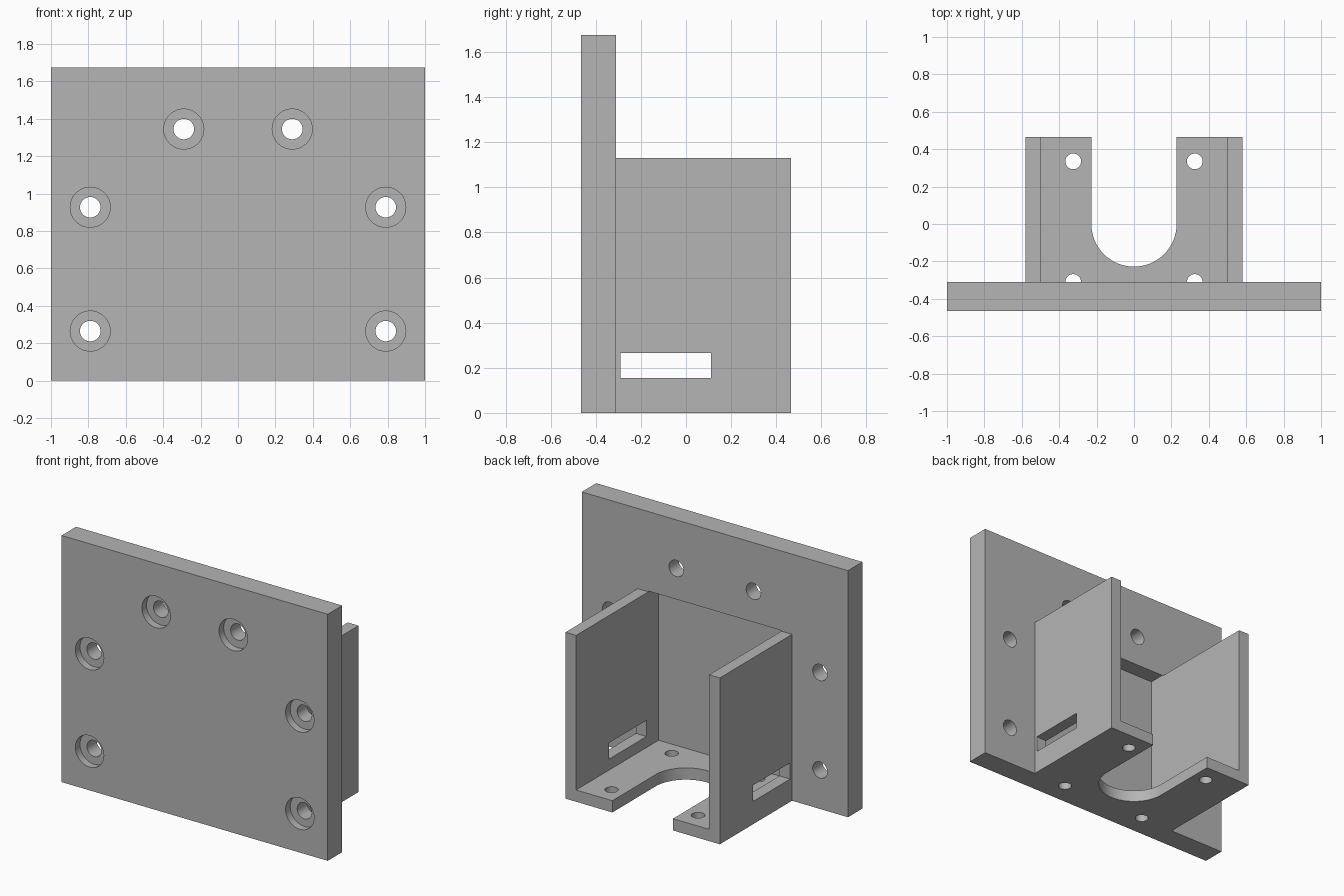
import bpy, bmesh, math
from mathutils import Matrix, Vector

if "Cube" in bpy.data.objects:
    bpy.data.objects.remove(bpy.data.objects["Cube"], do_unlink=True)

grey = bpy.data.materials.new("plain grey")
grey.use_nodes = True
colour = (0.46, 0.46, 0.46, 1)
grey.diffuse_color = colour
grey.node_tree.nodes["Principled BSDF"].inputs["Base Color"].default_value = colour


def to_object(name, bm):
    bmesh.ops.recalc_face_normals(bm, faces=bm.faces)
    mesh = bpy.data.meshes.new(name)
    bm.to_mesh(mesh)
    bm.free()
    mesh.materials.append(grey)
    obj = bpy.data.objects.new(name, mesh)
    bpy.context.collection.objects.link(obj)
    return obj


def box(name, low, high):
    low, high = Vector(low), Vector(high)
    bm = bmesh.new()
    place = Matrix.Translation((low + high) / 2) @ Matrix.Diagonal((*(high - low), 1))
    bmesh.ops.create_cube(bm, size=1, matrix=place)
    return to_object(name, bm)


def cylinder(name, centre, radius, depth, axis):
    bm = bmesh.new()
    turn = Matrix.Rotation(math.pi / 2, 4, "X") if axis == "Y" else Matrix()
    bmesh.ops.create_cone(bm, cap_ends=True, segments=48, radius1=radius, radius2=radius,
                          depth=depth, matrix=Matrix.Translation(centre) @ turn)
    return to_object(name, bm)


def combine(body, tool, operation):
    mod = body.modifiers.new("combine", "BOOLEAN")
    mod.operation, mod.solver, mod.object = operation, "EXACT", tool
    bpy.context.view_layer.objects.active = body
    bpy.ops.object.modifier_apply(modifier=mod.name)
    bpy.data.objects.remove(tool, do_unlink=True)


# Mounting plate with the housing block behind it
plate_front, plate_back, rear = -0.465, -0.31, 0.465
bracket = box("mounting_bracket", (-1, plate_front, 0), (1, plate_back, 1.675))
combine(bracket, box("housing", (-0.58, -0.38, 0), (0.58, rear, 1.13)), "UNION")

# Cavity between the side walls, recessed into the plate
combine(bracket, box("cavity", (-0.5, -0.42, 0.08), (0.5, 0.7, 1.135)), "DIFFERENCE")

# Slots through both side walls
combine(bracket, box("strap_slot", (-0.7, -0.29, 0.155), (0.7, 0.11, 0.265)), "DIFFERENCE")

# U-shaped opening in the floor
bm = bmesh.new()
radius, steps = 0.228, 40
outline = [(radius, 0.7), (-radius, 0.7)]
for i in range(steps + 1):
    a = math.pi * (1 + i / steps)
    outline.append((radius * math.cos(a), radius * math.sin(a)))
face = bm.faces.new([bm.verts.new((x, y, -0.1)) for x, y in outline])
up = bmesh.ops.extrude_face_region(bm, geom=[face])["geom"]
bmesh.ops.translate(bm, vec=(0, 0, 0.3),
                    verts=[v for v in up if isinstance(v, bmesh.types.BMVert)])
combine(bracket, to_object("floor_opening", bm), "DIFFERENCE")

for side in (-1, 1):
    # Floor screw holes
    for y in (0.335, plate_back):
        combine(bracket, cylinder("floor_hole", (side * 0.325, y, 0.04), 0.042, 0.2, "Z"), "DIFFERENCE")
    # Counterbored plate holes
    for x, z in ((0.29, 1.345), (0.79, 0.927), (0.79, 0.265)):
        combine(bracket, cylinder("plate_hole", (side * x, -0.4, z), 0.055, 0.4, "Y"), "DIFFERENCE")
        combine(bracket, cylinder("counterbore", (side * x, plate_front, z), 0.107, 0.1, "Y"), "DIFFERENCE")

# Smooth bores, sharp corners
for o in bpy.context.selected_objects:
    o.select_set(False)
bracket.select_set(True)
bpy.context.view_layer.objects.active = bracket
bpy.ops.object.shade_smooth_by_angle()
